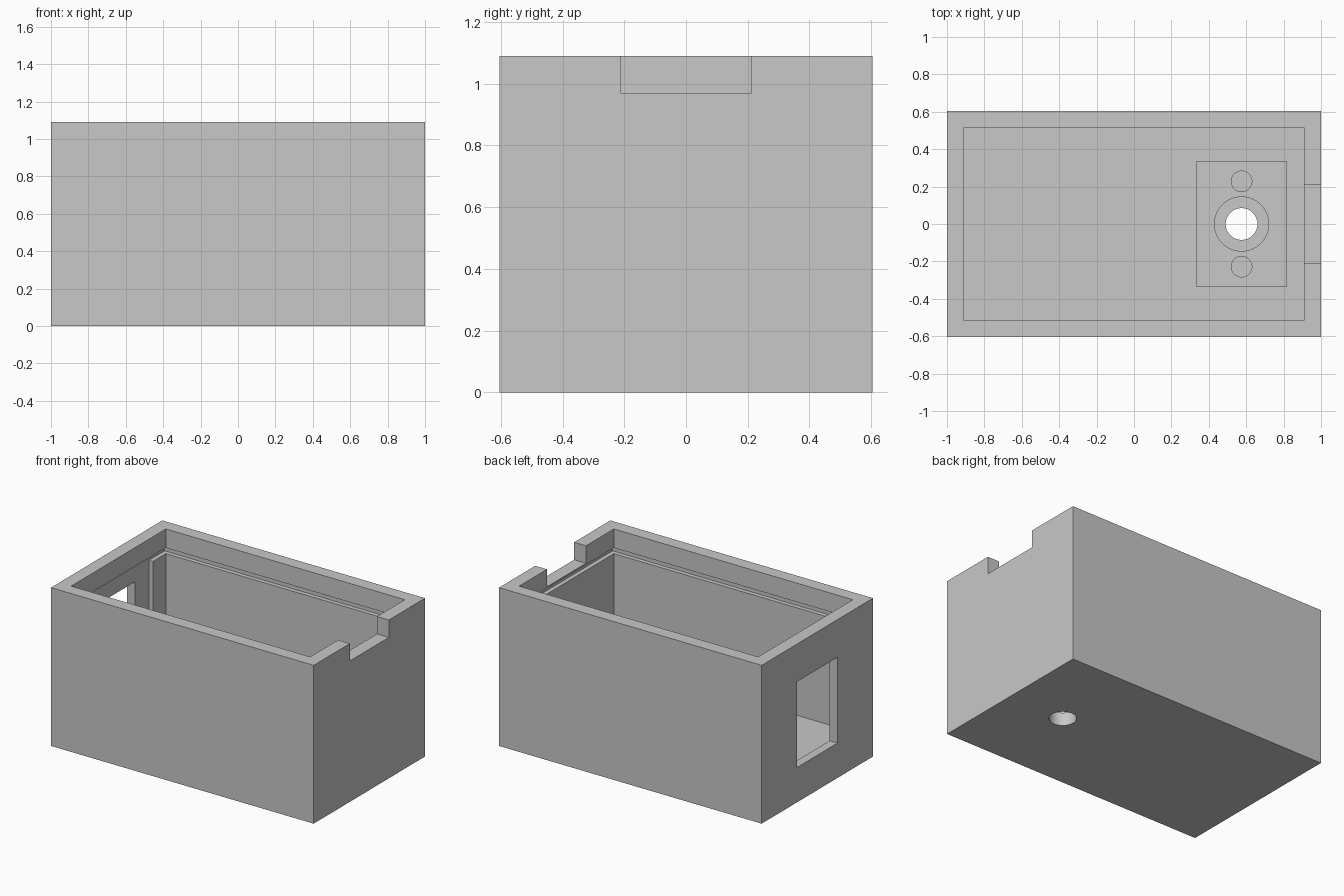
import bpy
import bmesh
from mathutils import Matrix

if "Cube" in bpy.data.objects:
    bpy.data.objects.remove(bpy.data.objects["Cube"])

W, D, H = 1.0, 0.605, 1.09       # half width, half depth, height
IX, IY = 0.91, 0.515             # inner half sizes
FLOOR = 0.18
STEP = 0.03                      # depth of the shallow wall recesses

grey = bpy.data.materials.new("plain grey")
grey.diffuse_color = (0.58, 0.58, 0.58, 1)
grey.use_nodes = True
grey.node_tree.nodes["Principled BSDF"].inputs["Base Color"].default_value = grey.diffuse_color


def finish(name, bm):
    mesh = bpy.data.meshes.new(name)
    bm.to_mesh(mesh)
    bm.free()
    mesh.materials.append(grey)
    ob = bpy.data.objects.new(name, mesh)
    bpy.context.collection.objects.link(ob)
    return ob


def box(name, x0, x1, y0, y1, z0, z1):
    bm = bmesh.new()
    m = (Matrix.Translation(((x0 + x1) / 2, (y0 + y1) / 2, (z0 + z1) / 2))
         @ Matrix.Diagonal((x1 - x0, y1 - y0, z1 - z0, 1)))
    bmesh.ops.create_cube(bm, size=1, matrix=m)
    return finish(name, bm)


def rod(name, x, y, r, z0, z1):
    bm = bmesh.new()
    bmesh.ops.create_cone(bm, cap_ends=True, segments=64, radius1=r, radius2=r,
                          depth=z1 - z0,
                          matrix=Matrix.Translation((x, y, (z0 + z1) / 2)))
    return finish(name, bm)


# Solid block that becomes the open housing
housing = box("housing", -W, W, -D, D, 0, H)

cutters = [
    # main cavity and the lid groove running around it
    box("cavity_cutter", -IX, IX, -IY, IY, FLOOR, H + 0.2),
    box("groove_cutter", -IX - STEP, IX + STEP, -IY - STEP, IY + STEP, 0.92, 0.96),
    # cable notch in the right wall
    box("notch_cutter", IX - 0.1, W + 0.1, -0.212, 0.212, 0.97, H + 0.2),
    # left wall: shallow panel recess and window
    box("recess_cutter", -IX - STEP, -0.6, -0.375, 0.375, FLOOR, 0.94),
    box("window_cutter", -W - 0.1, -0.7, -0.22, 0.22, 0.24, 0.83),
    # floor: mounting plate recess, stepped through hole, screw holes
    box("plate_cutter", 0.335, 0.815, -0.335, 0.335, FLOOR - STEP, 0.4),
    rod("collar_cutter", 0.575, 0, 0.145, 0.09, 0.4),
    rod("shaft_cutter", 0.575, 0, 0.085, -0.1, 0.4),
]
for y in (-0.228, 0.228):
    cutters.append(rod("screw_cutter", 0.575, y, 0.055, 0.06, 0.4))

for c in cutters:
    mod = housing.modifiers.new(c.name, 'BOOLEAN')
    mod.operation = 'DIFFERENCE'
    mod.solver = 'EXACT'
    mod.object = c

# Bake the cuts and remove the cutters
bpy.context.view_layer.update()
deps = bpy.context.evaluated_depsgraph_get()
cut_mesh = bpy.data.meshes.new_from_object(housing.evaluated_get(deps))
housing.modifiers.clear()
housing.data = cut_mesh
cut_mesh.materials.clear()
cut_mesh.materials.append(grey)
for p in cut_mesh.polygons:
    p.material_index = 0
for c in cutters:
    bpy.data.objects.remove(c)

# Smooth round holes, crisp edges elsewhere
bpy.context.view_layer.objects.active = housing
housing.select_set(True)
bpy.ops.object.shade_smooth_by_angle(angle=0.5)
